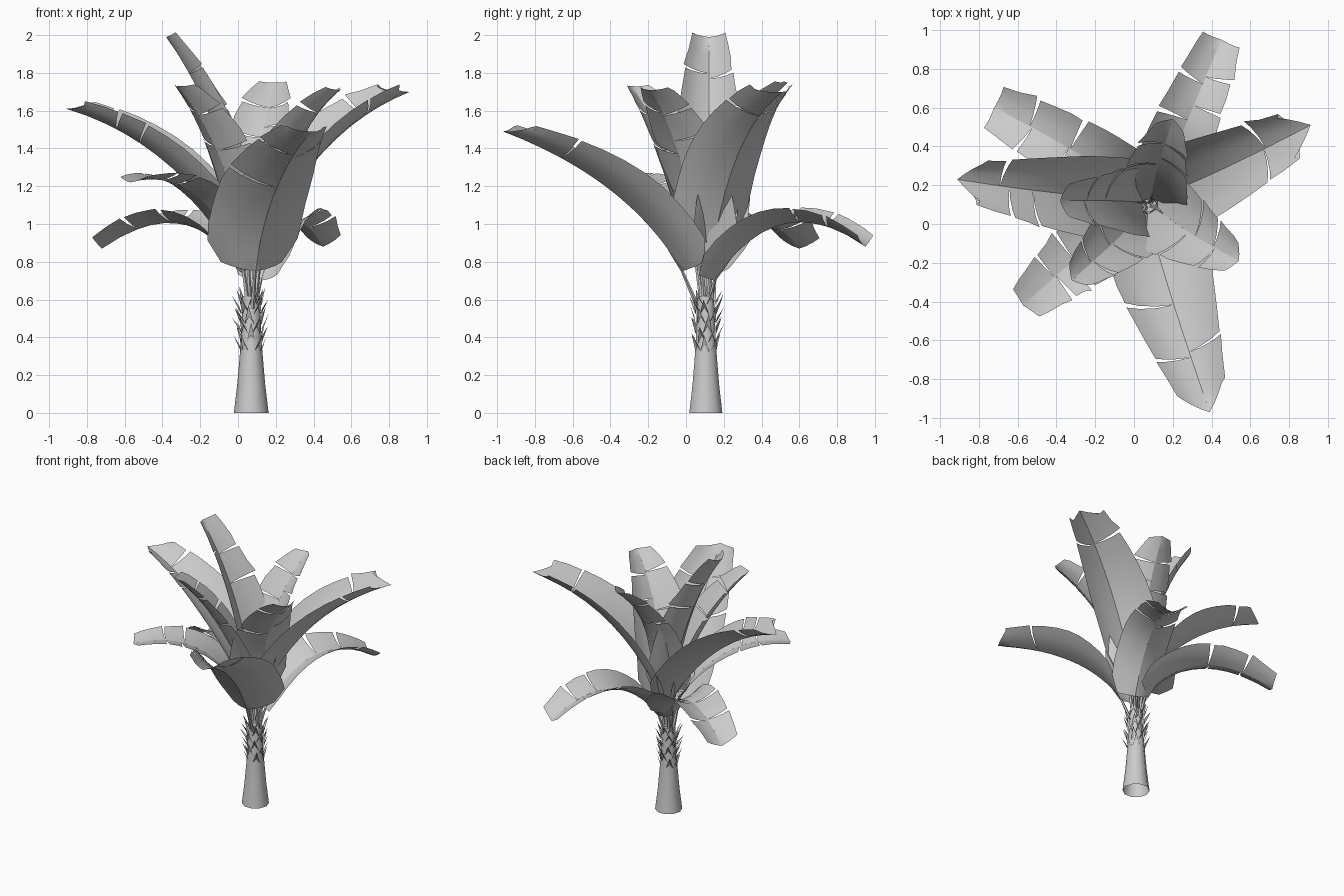
import bpy, bmesh, math, random
from mathutils import Vector

if "Cube" in bpy.data.objects:
    bpy.data.objects.remove(bpy.data.objects["Cube"])

random.seed(4)
grey = bpy.data.materials.new("plain_grey")
grey.use_nodes = True
grey.diffuse_color = (0.6, 0.6, 0.6, 1)
grey.node_tree.nodes["Principled BSDF"].inputs["Base Color"].default_value = (0.6, 0.6, 0.6, 1)
CX, CY = 0.07, 0.105


def finish(bm, name, angle=40):
    mesh = bpy.data.meshes.new(name)
    bm.to_mesh(mesh)
    bm.free()
    obj = bpy.data.objects.new(name, mesh)
    bpy.context.collection.objects.link(obj)
    mesh.materials.append(grey)
    bpy.ops.object.select_all(action='DESELECT')
    obj.select_set(True)
    bpy.context.view_layer.objects.active = obj
    bpy.ops.object.shade_smooth_by_angle(angle=math.radians(angle))
    return obj


def tube(bm, points, radii, sides):
    """Sweep horizontal rings along points and close the top."""
    rings = []
    for p, r in zip(points, radii):
        rings.append([bm.verts.new((p[0] + r * math.cos(i * math.tau / sides),
                                    p[1] + r * math.sin(i * math.tau / sides), p[2]))
                      for i in range(sides)])
    for a, b in zip(rings, rings[1:]):
        for i in range(sides):
            j = (i + 1) % sides
            bm.faces.new((a[i], a[j], b[j], b[i]))
    bm.faces.new(rings[-1])


# Trunk
bm = bmesh.new()
heights = [0, 0.15, 0.35, 0.5, 0.62]
tube(bm, [(CX, CY, z) for z in heights], [0.092, 0.074, 0.057, 0.05, 0.045], 10)
finish(bm, "trunk")

# Pointed husk scales around the upper trunk
bm = bmesh.new()
for row in range(6):
    z = 0.32 + row * 0.05
    for k in range(6):
        a = (k + 0.5 * (row % 2) + random.uniform(-0.2, 0.2)) * math.tau / 6
        out, side = Vector((math.cos(a), math.sin(a), 0)), Vector((-math.sin(a), math.cos(a), 0))
        root = Vector((CX, CY, z)) + out * 0.05
        tip = root + out * random.uniform(0.03, 0.055) + Vector((0, 0, random.uniform(0.08, 0.11)))
        belly = root + out * 0.012 + Vector((0, 0, 0.04))
        l, r, m, t = [bm.verts.new(v) for v in (root - side * 0.024, root + side * 0.024, belly, tip)]
        bm.faces.new((l, m, t))
        bm.faces.new((m, r, t))
finish(bm, "husk_scales", 20)


def width_at(t, end):
    """Blade outline: quick flare, broad middle, blunt tip of relative width end."""
    if t < 0.1:
        return 0.65 + 0.35 * t / 0.1
    if t < 0.4:
        return 1.0
    return 1.0 - (1 - end) * ((t - 0.4) / 0.6) ** 1.3


def make_leaf(name, base, mid, tip, width, fold, end=0.4, point_length=0.03):
    base, mid, tip = Vector(base), Vector(mid), Vector(tip)

    def point(t):
        return (base * (2 * t - 1) * (t - 1) + mid * 4 * t * (1 - t) + tip * t * (2 * t - 1))

    def frame(t):
        tangent = (point(t + 0.01) - point(t - 0.01)).normalized()
        side = tangent.cross(Vector((0, 0, 1))).normalized()
        return tangent, side, side.cross(tangent)

    def blade_row(t, sign, narrow, shift):
        tangent, side, normal = frame(t)
        half = width * 0.5 * width_at(t, end) * narrow
        row = []
        for u in (0, 0.35, 0.7, 1):
            # Rounded gutter: the bend grows towards the edge
            a = math.radians(fold) * (0.4 + 0.6 * u)
            flat = side * sign * math.cos(a) + normal * math.sin(a)
            row.append(bm.verts.new(point(t) + flat * half * u + tangent * shift * u))
        return row

    bm = bmesh.new()
    for sign in (-1, 1):
        # Each half is split into panels by narrow tears
        tears = [random.uniform(0.5, 0.64), random.uniform(0.74, 0.8)]
        if random.random() < 0.4:
            tears.pop(0)
        stops = [0] + tears + [1]
        for n, (t0, t1) in enumerate(zip(stops, stops[1:])):
            steps = max(2, round((t1 - t0) * 11))
            last = None
            for i in range(steps + 1):
                narrow, shift = 1.0, 0.0
                if n and i == 0:
                    narrow, shift = random.uniform(0.92, 1.1), random.uniform(0.01, 0.025)
                elif i == steps:
                    shift = -point_length * random.uniform(0.8, 1.2) if t1 == 1 else -0.006
                row = blade_row(t0 + (t1 - t0) * i / steps, sign, narrow, shift)
                if last:
                    for k in range(3):
                        quad = (last[k], last[k + 1], row[k + 1], row[k])
                        bm.faces.new(quad if sign > 0 else quad[::-1])
                last = row
    bmesh.ops.remove_doubles(bm, verts=bm.verts, dist=0.0005)
    finish(bm, name + "_blade", 50)

    # Thin stalk from the trunk crown into the blade
    bm = bmesh.new()
    foot = Vector((CX, CY, 0.55)) + (base - Vector((CX, CY, base.z))) * 0.3
    tube(bm, [foot, foot.lerp(base, 0.55), base, point(0.12)], [0.014, 0.011, 0.008, 0.003], 5)
    finish(bm, name + "_stalk", 60)


# Leaves: base, middle and tip of the midrib, width, fold angle, tip width, tip point length
make_leaf("front_leaf", (0.09, -0.02, 0.75), (0.2, -0.4, 1.18), (0.39, -0.97, 1.49), 0.59, 30, 0.42, 0.09)
make_leaf("left_leaf", (0.12, 0.14, 0.84), (0.45, 0.28, 1.38), (0.91, 0.51, 1.7), 0.52, 33, 0.5, 0.12)
make_leaf("back_low_leaf", (0.12, 0.15, 0.7), (0.27, 0.52, 1.0), (0.45, 0.95, 0.88), 0.38, 26, 0.6)
make_leaf("back_right_low_leaf", (0.03, 0.16, 0.74), (-0.3, 0.37, 1.0), (-0.72, 0.6, 0.87), 0.39, 23, 0.65)
make_leaf("right_leaf", (0.02, 0.13, 0.85), (-0.4, 0.16, 1.34), (-0.91, 0.23, 1.61), 0.5, 33, 0.45, 0.12)
make_leaf("front_right_leaf", (0.02, 0.05, 0.82), (-0.25, -0.14, 1.17), (-0.57, -0.42, 1.22), 0.4, 14, 0.5)
make_leaf("front_left_tall_leaf", (0.12, 0.08, 0.85), (0.28, -0.04, 1.37), (0.54, -0.19, 1.71), 0.45, 25)
make_leaf("front_right_tall_leaf", (0.05, 0.06, 0.85), (-0.1, -0.09, 1.36), (-0.32, -0.29, 1.73), 0.43, 27)
make_leaf("top_leaf", (0.04, 0.11, 0.9), (-0.12, 0.12, 1.5), (-0.38, 0.12, 1.99), 0.41, 32, 0.5, 0.01)
make_leaf("back_tall_leaf", (0.09, 0.13, 0.9), (0.12, 0.28, 1.4), (0.2, 0.54, 1.75), 0.42, 25, 0.4)
